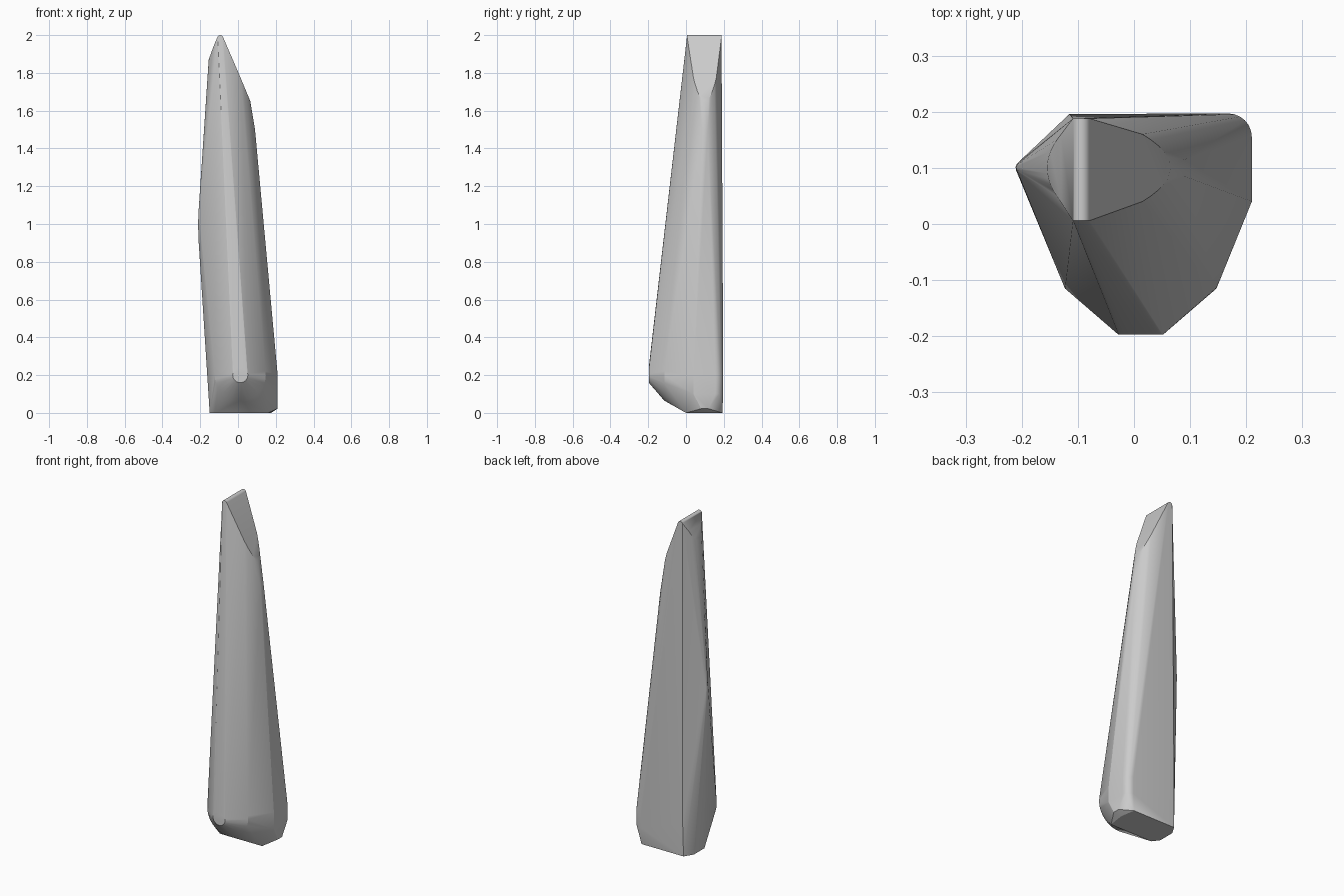
import bpy, bmesh
from math import sin, cos, pi, radians

if "Cube" in bpy.data.objects:
    bpy.data.objects.remove(bpy.data.objects["Cube"])

pts = []


def arc(cx, cy, z, r, a0, a1, n=7):
    """Points on a horizontal arc."""
    for i in range(n):
        a = radians(a0 + (a1 - a0) * i / (n - 1))
        pts.append((cx + r * cos(a), cy + r * sin(a), z))


# rounded nose cone at the lower front
for y, r in ((-0.197, 0.04), (-0.115, 0.135)):
    for i in range(40):
        a = 2 * pi * i / 40
        pts.append((0.012 + r * cos(a), y, 0.2 + r * sin(a)))

# rounded top ridge running front to back
for i in range(9):
    a = pi * (0.12 + 0.76 * i / 8)
    for y in (0.006, 0.188):
        pts.append((-0.094 + 0.016 * cos(a), y, 1.984 + 0.016 * sin(a)))

# sloped shoulders below the ridge
for i in range(13):
    t = -1 + i / 6
    x = 0.065 - 0.05 * t * t
    pts.append((x, 0.1 + 0.06 * t, 2 - 2.41 * (x + 0.08)))
    x = -0.155 + 0.025 * t * t
    pts.append((x, 0.1 + 0.06 * t, 2 + 2.75 * (x + 0.108)))
pts += [(0.09, 0.085, 1.5), (0.09, 0.115, 1.5)]

# left ridge bulge
for z in (0.93, 1.0, 1.05):
    arc(-0.198, 0.1, z, 0.013 if z == 1.0 else 0.012, 125, 220, 5)

# right back corner, vertical rounded edge
for z in (0.1, 0.2):
    arc(0.168, 0.155, z, 0.042, 0, 90)
    pts.append((0.21, 0.04, z))

# bottom of the right side, and flat base
pts += [(0.208, 0.08, 0.022), (0.208, 0.12, 0.022),
        (0.16, 0.0, 0), (0.16, 0.192, 0), (0.175, 0.1, 0),
        (-0.15, 0.04, 0), (-0.15, 0.14, 0),
        (-0.12, 0.0, 0), (-0.118, 0.192, 0), (-0.115, 0.196, 0.2)]

# skin the outline points
bm = bmesh.new()
for p in pts:
    bm.verts.new(p)
res = bmesh.ops.convex_hull(bm, input=bm.verts)
loose = [v for v in bm.verts if not v.link_faces]
bmesh.ops.delete(bm, geom=loose, context='VERTS')
bmesh.ops.dissolve_limit(bm, angle_limit=radians(0.5), verts=bm.verts, edges=bm.edges)
bmesh.ops.recalc_face_normals(bm, faces=bm.faces)
me = bpy.data.meshes.new("faceted_shard")
bm.to_mesh(me)
bm.free()
shard = bpy.data.objects.new("faceted_shard", me)
bpy.context.collection.objects.link(shard)
bpy.context.view_layer.objects.active = shard
shard.select_set(True)
bpy.ops.object.shade_smooth_by_angle(angle=radians(20))
